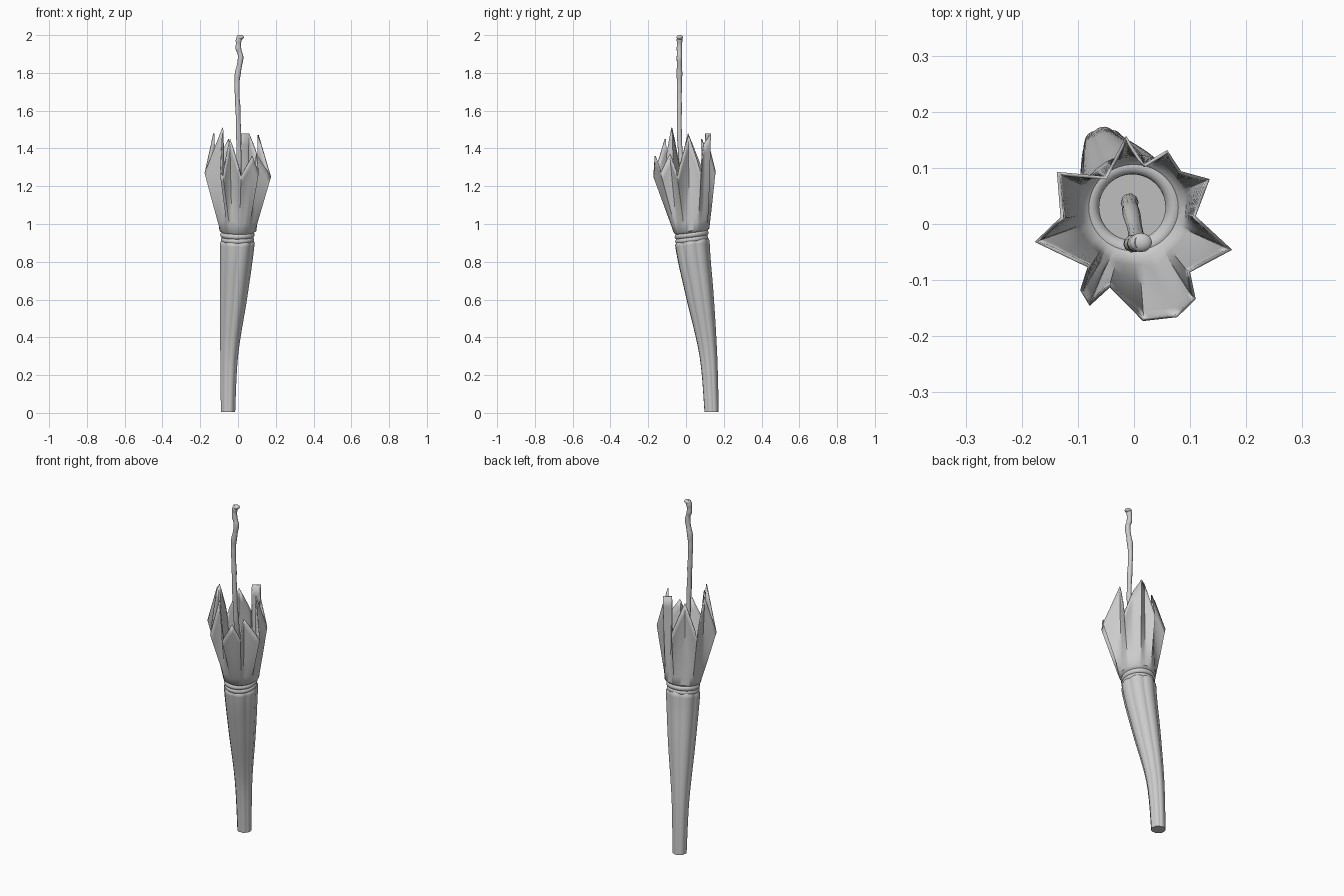
import bpy, math
from mathutils import Vector

cube = bpy.data.objects.get("Cube")
if cube:
    bpy.data.objects.remove(cube, do_unlink=True)


def loft(name, rings, cap=False, angle=40):
    """Skin a stack of closed rings with equal point counts."""
    n = len(rings[0])
    faces = []
    for r in range(len(rings) - 1):
        for i in range(n):
            j = (i + 1) % n
            faces.append((r * n + i, r * n + j, (r + 1) * n + j, (r + 1) * n + i))
    if cap:
        last = (len(rings) - 1) * n
        faces.append(tuple(reversed(range(n))))
        faces.append(tuple(range(last, last + n)))
    mesh = bpy.data.meshes.new(name)
    mesh.from_pydata([p for ring in rings for p in ring], [], faces)
    obj = bpy.data.objects.new(name, mesh)
    bpy.context.collection.objects.link(obj)
    smooth(obj, angle)
    return obj


def smooth(obj, angle):
    bpy.ops.object.select_all(action='DESELECT')
    obj.select_set(True)
    bpy.context.view_layer.objects.active = obj
    bpy.ops.object.shade_smooth_by_angle(angle=math.radians(angle))


def spline(keys, steps):
    """Catmull-Rom resampling of key tuples."""
    keys = [Vector(k) for k in keys]
    out = []
    for i in range(len(keys) - 1):
        a, b = keys[max(i - 1, 0)], keys[i]
        c, d = keys[i + 1], keys[min(i + 2, len(keys) - 1)]
        for s in range(steps):
            t = s / steps
            out.append(0.5 * (2 * b + (c - a) * t + (2 * a - 5 * b + 4 * c - d) * t ** 2
                              + (3 * b - a - 3 * c + d) * t ** 3))
    return out + [keys[-1]]


TILT = 0.14            # the top of the stem leans towards the front
CENTRE_Y = 0.03

# Fluted, curved flower tube: x, y, z, radius
stem_keys = [(-.053, .135, .005, .038), (-.047, .118, .3, .047),
             (-.025, .075, .6, .072), (-.01, .044, .8, .086), (-.004, .032, .9, .092)]
stem_rings = []
sides, lobes = 84, 7
for x, y, z, r in (v.to_tuple() for v in spline(stem_keys, 6)):
    ring = []
    for i in range(sides):
        a = math.tau * i / sides
        rr = r * (0.92 + 0.09 * abs(math.cos(a * lobes / 2 + 0.6)) ** 0.7)
        dy = rr * math.sin(a)
        ring.append((x + rr * math.cos(a), y + dy, z + TILT * dy * min(z * 1.2, 1)))
    stem_rings.append(ring)
# rolled-in shoulder below the collar
for shrink, rise in ((.92, .015), (.8, .03)):
    mid = Vector((-.004, .032, .9))
    stem_rings.append([mid + (Vector(p) - mid) * shrink + Vector((0, 0, rise))
                       for p in stem_rings[-1 if shrink > .9 else -2]])
loft("flower_tube", stem_rings, cap=True)

# Two-band collar
for name, z, major in (("lower_collar", .918, .072), ("upper_collar", .943, .075)):
    bpy.ops.mesh.primitive_torus_add(location=(-.003, CENTRE_Y, z), rotation=(TILT, 0, 0),
                                     major_radius=major, minor_radius=.016,
                                     major_segments=48, minor_segments=12)
    bpy.context.object.name = name
    smooth(bpy.context.object, 60)

# Pleated petal cup: rim corners, low outer folds alternating with tall inner peaks
rim = [(.175, -.046, 1.25), (.11, .014, 1.47), (.135, .08, 1.27), (.084, .094, 1.42),
       (.059, .132, 1.48), (.018, .107, 1.48), (-.014, .157, 1.28), (-.052, .085, 1.45),
       (-.1375, .093, 1.27), (-.131, .012, 1.48), (-.177, -.032, 1.27), (-.083, -.077, 1.51),
       (-.096, -.118, 1.27), (-.079, -.146, 1.25), (-.043, -.113, 1.45),
       (.016, -.173, 1.25), (.077, -.166, 1.36), (.11, -.134, 1.27), (.1, -.086, 1.37)]
columns = []
for i, corner in enumerate(rim):
    a, b = Vector(corner), Vector(rim[(i + 1) % len(rim)])
    for s in range(4):
        columns.append(a.lerp(b, s / 4))


def cup_point(top, f):
    ang = math.atan2(top.y - CENTRE_Y, top.x)
    foot = Vector((.098 * math.cos(ang), CENTRE_Y + .094 * math.sin(ang), 0))
    foot.z = .965 + TILT * (foot.y - CENTRE_Y)
    if f < 0:
        axis = Vector((0, CENTRE_Y, .965))
        return foot.lerp(axis, -f) + Vector((0, 0, f * .08))
    # tall peaks swell early so they close inwards at the tip
    height = min(max((top.z - 1.25) / .23, 0), 1)
    spread = f ** (1 - .4 * height)
    p = foot.lerp(top, spread)
    p.z = foot.z + (top.z - foot.z) * f
    return p


levels = [-.3, -.12, 0] + [i / 8 for i in range(1, 9)]
cup = loft("petal_cup", [[cup_point(c, f) for c in columns] for f in levels], angle=45)
solid = cup.modifiers.new("thickness", 'SOLIDIFY')
solid.thickness = .006
solid.offset = -1

# Slender knobbly pistil with a hooked, blunt tip
pistil_keys = [(-.008, .04, .92, .015), (-.006, .025, 1.1, .015), (.004, -.02, 1.3, .014),
               (.004, -.034, 1.45, .013), (.0, -.035, 1.6, .013), (-.005, -.035, 1.71, .013),
               (-.002, -.035, 1.79, .015), (.014, -.035, 1.88, .014), (.002, -.035, 1.93, .014),
               (.004, -.034, 1.975, .015), (.012, -.033, 1.993, .018)]
curve = bpy.data.curves.new("pistil", 'CURVE')
curve.dimensions = '3D'
curve.bevel_depth = 1
curve.bevel_resolution = 3
curve.use_fill_caps = True
path = spline(pistil_keys, 5)
line = curve.splines.new('POLY')
line.points.add(len(path) - 1)
for k, (point, v) in enumerate(zip(line.points, path)):
    point.co = (v[0], v[1], v[2], 1)
    point.radius = v[3] * (1 + .07 * math.sin(k * 1.3))
    if v[2] > 1.99:
        point.radius = .013
pistil = bpy.data.objects.new("pistil", curve)
bpy.context.collection.objects.link(pistil)

# Stigma on the pistil tip
bpy.ops.mesh.primitive_uv_sphere_add(segments=20, ring_count=12, radius=1,
                                     location=(.012, -.033, 1.988))
stigma = bpy.context.object
stigma.name = "stigma"
stigma.scale = (.02, .017, .012)
smooth(stigma, 60)
